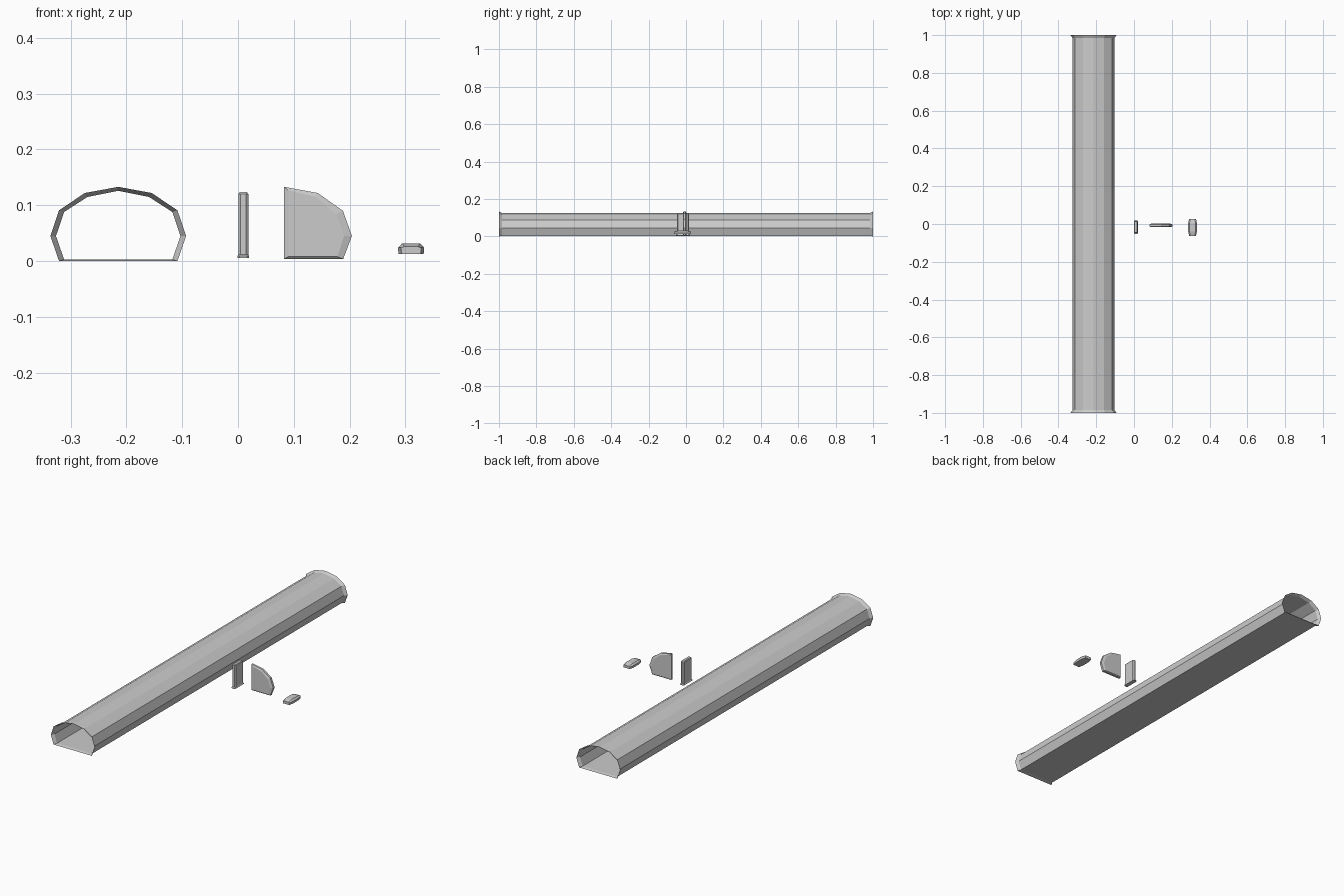
import bpy

if "Cube" in bpy.data.objects:
    bpy.data.objects.remove(bpy.data.objects["Cube"])


def mesh_object(name, verts, faces):
    me = bpy.data.meshes.new(name)
    me.from_pydata(verts, [], faces)
    me.update()
    ob = bpy.data.objects.new(name, me)
    bpy.context.collection.objects.link(ob)
    return ob


def loft(name, rings, caps=True):
    # bridge equal-length closed rings, optionally capping both ends
    n = len(rings[0])
    verts = [v for r in rings for v in r]
    faces = []
    for k in range(len(rings) - 1):
        for i in range(n):
            j = (i + 1) % n
            faces.append((k * n + i, k * n + j, (k + 1) * n + j, (k + 1) * n + i))
    if caps:
        faces.append(tuple(reversed(range(n))))
        faces.append(tuple((len(rings) - 1) * n + i for i in range(n)))
    return mesh_object(name, verts, faces)


def mirrored(half):
    # half profile runs from bottom right up to the crown (x = 0)
    return half + [(-x, z) for x, z in reversed(half) if x > 0]


# Long arched tunnel with a flat floor and flared open ends
flare = mirrored([(0.106, 0.0), (0.1215, 0.045), (0.106, 0.091), (0.06, 0.122), (0, 0.133)])
bore = mirrored([(0.097, 0.003), (0.1115, 0.045), (0.097, 0.088), (0.055, 0.115), (0, 0.126)])
loft("tunnel", [[(x - 0.2145, y, z) for x, z in prof]
                for prof, y in ((flare, 1), (bore, 0.985), (bore, -0.985), (flare, -1))], caps=False)


# Upright post with chamfered corners, a spreading foot and a bevelled cap
def octagon(hx, hy, c, z, cx=0.0095, cy=-0.016):
    pts = [(hx - c, hy), (hx, hy - c), (hx, c - hy), (hx - c, -hy),
           (c - hx, -hy), (-hx, c - hy), (-hx, hy - c), (c - hx, hy)]
    return [(cx + x, cy + y, z) for x, y in reversed(pts)]


loft("post", [octagon(0.0105, 0.037, 0.004, 0.006), octagon(0.0105, 0.037, 0.004, 0.009),
              octagon(0.009, 0.032, 0.004, 0.012), octagon(0.009, 0.032, 0.004, 0.12),
              octagon(0.006, 0.028, 0.003, 0.124)])

# Half door panel with bevelled rims
outer = [(0.0825, 0.004), (0.1885, 0.004), (0.204, 0.045), (0.188, 0.09), (0.143, 0.122), (0.0825, 0.133)]
inner = [(0.09, 0.008), (0.178, 0.008), (0.19, 0.045), (0.176, 0.084), (0.139, 0.115), (0.09, 0.127)]
loft("door", [[(x, y, z) for x, z in prof] for prof, y in
              ((inner, 0.002), (outer, -0.002), (outer, -0.013), (inner, -0.017))])


# Small barrel-shaped lamp housing, widest and tallest in the middle
def lamp_ring(y, w, top):
    half = [(w * 0.96, 0.013), (w, 0.024), (w * 0.68, top)]
    pts = half + [(-x, z) for x, z in reversed(half)]
    return [(0.31 + x, -0.018 + y, z) for x, z in pts]


loft("lamp_housing", [lamp_ring(0.045, 0.018, 0.026), lamp_ring(0.022, 0.0235, 0.032),
                      lamp_ring(-0.022, 0.0235, 0.032), lamp_ring(-0.045, 0.018, 0.026)])
